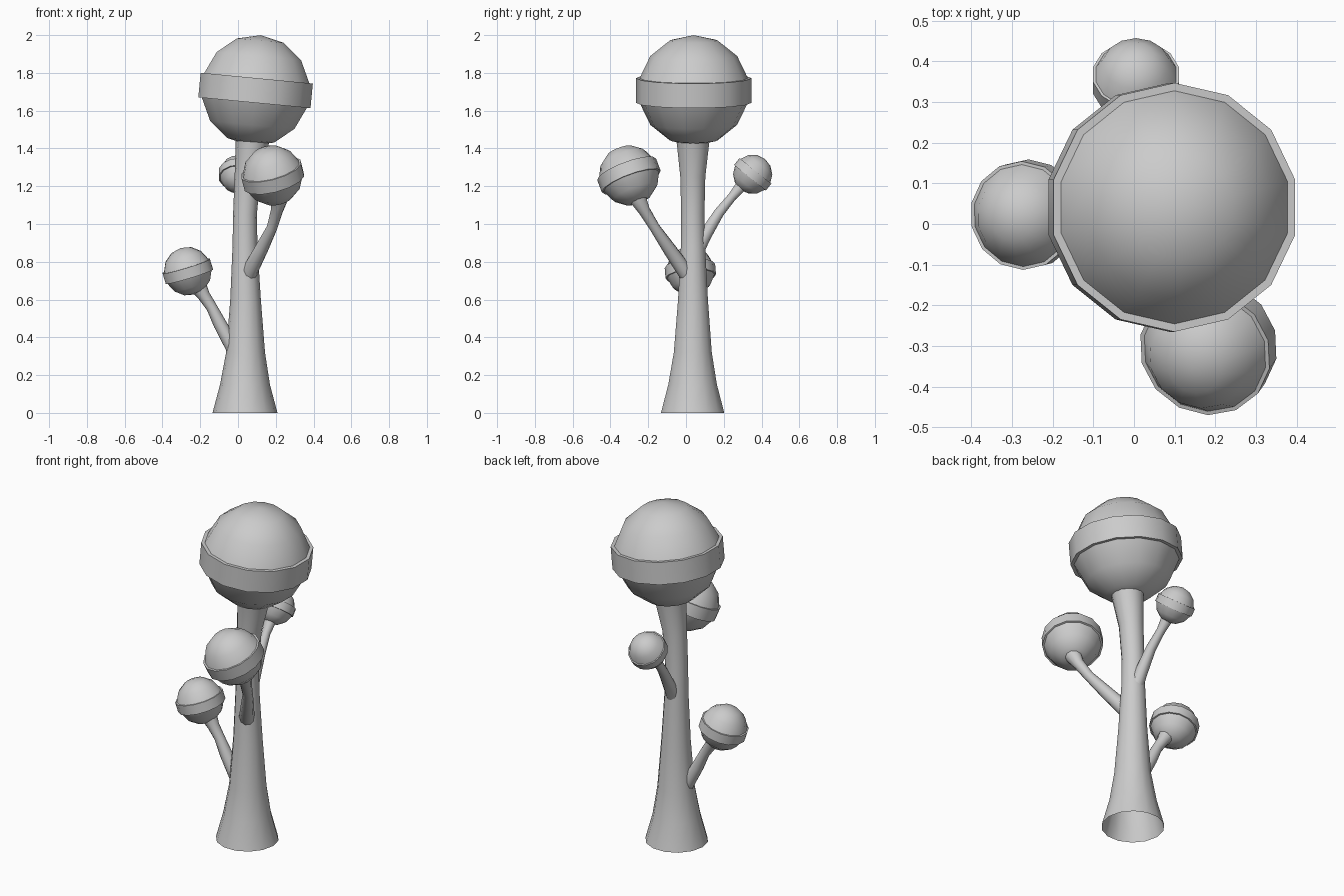
import bpy, bmesh, math
from mathutils import Vector

if "Cube" in bpy.data.objects:
    bpy.data.objects.remove(bpy.data.objects["Cube"])


def finish(name, bm, angle):
    bmesh.ops.recalc_face_normals(bm, faces=bm.faces)
    me = bpy.data.meshes.new(name)
    bm.to_mesh(me)
    bm.free()
    ob = bpy.data.objects.new(name, me)
    bpy.context.collection.objects.link(ob)
    bpy.ops.object.select_all(action='DESELECT')
    ob.select_set(True)
    bpy.context.view_layer.objects.active = ob
    bpy.ops.object.shade_smooth_by_angle(angle=math.radians(angle))
    return ob


# Tube lofted through points (x, y, z, radius), open at both ends
def tube(name, pts, sides, flat=False):
    bm = bmesh.new()
    rings = []
    for i, p in enumerate(pts):
        a = Vector(pts[max(i - 1, 0)][:3])
        b = Vector(pts[min(i + 1, len(pts) - 1)][:3])
        t = Vector((0, 0, 1)) if flat else (b - a).normalized()
        q = Vector((0, 0, 1)).rotation_difference(t)
        ring = []
        for k in range(sides):
            w = 2 * math.pi * k / sides
            off = q @ Vector((math.cos(w), math.sin(w), 0))
            ring.append(bm.verts.new(Vector(p[:3]) + off * p[3]))
        rings.append(ring)
    for r, s in zip(rings, rings[1:]):
        for k in range(sides):
            n = (k + 1) % sides
            bm.faces.new((r[k], r[n], s[n], s[k]))
    return finish(name, bm, 60)


# Faceted ball with a raised band round its equator, leaning along an axis
def banded_ball(name, centre, radius, band, axis):
    n = 14
    bm = bmesh.new()
    lat = math.pi / n
    h, r = radius * math.sin(lat), radius * math.cos(lat)
    prof = [(radius * math.cos(lat * k), radius * math.sin(lat * k)) for k in (5, 3)]
    prof += [(r, h), (band, h)]
    prof += [(a, -z) for a, z in reversed(prof)]
    q = Vector((0, 0, 1)).rotation_difference(Vector(axis).normalized())
    c = Vector(centre)
    rings = []
    for a, z in prof:
        ring = []
        for k in range(n):
            w = math.pi / 2 + 2 * math.pi * k / n
            ring.append(bm.verts.new(c + q @ Vector((a * math.cos(w), a * math.sin(w), z))))
        rings.append(ring)
    poles = [bm.verts.new(c + q @ Vector((0, 0, s * radius))) for s in (1, -1)]
    for k in range(n):
        m = (k + 1) % n
        for u, v in zip(rings, rings[1:]):
            bm.faces.new((u[k], u[m], v[m], v[k]))
        bm.faces.new((poles[0], rings[0][k], rings[0][m]))
        bm.faces.new((poles[1], rings[-1][m], rings[-1][k]))
    return finish(name, bm, 35)


# Flared trunk
tube("trunk", [(.037, .035, 0, .172), (.037, .035, .15, .132), (.04, .036, .32, .103),
               (.04, .037, .6, .081), (.037, .037, .88, .066), (.037, .036, 1.05, .063),
               (.05, .036, 1.25, .068), (.075, .037, 1.42, .087), (.08, .037, 1.47, .095)],
     14, flat=True)

# Branches
tube("left_branch", [(.01, .03, .27, .04), (-.035, .028, .36, .038), (-.095, .026, .47, .035),
                     (-.14, .025, .56, .029), (-.18, .025, .62, .033), (-.21, .025, .67, .045)], 10)
tube("front_branch", [(.05, .03, .70, .042), (.065, -.01, .755, .042), (.125, -.09, .87, .036),
                      (.18, -.165, .98, .028), (.206, -.22, 1.07, .032),
                      (.217, -.25, 1.125, .045), (.215, -.27, 1.17, .055)], 10)
tube("back_branch", [(.04, .05, .84, .04), (.035, .098, .935, .036), (.027, .175, 1.06, .028),
                     (.015, .245, 1.145, .024), (.01, .3, 1.21, .034)], 10)

# Crowns
banded_ball("main_crown", (.093, .041, 1.707), .294, .306, (.096, 0, 1))
banded_ball("left_crown", (-.266, .023, .75), .129, .134, (-.29, -.08, .95))
banded_ball("front_crown", (.183, -.302, 1.257), .16, .166, (-.24, -.34, .91))
banded_ball("back_crown", (.005, .353, 1.263), .104, .108, (0, .62, .77))
